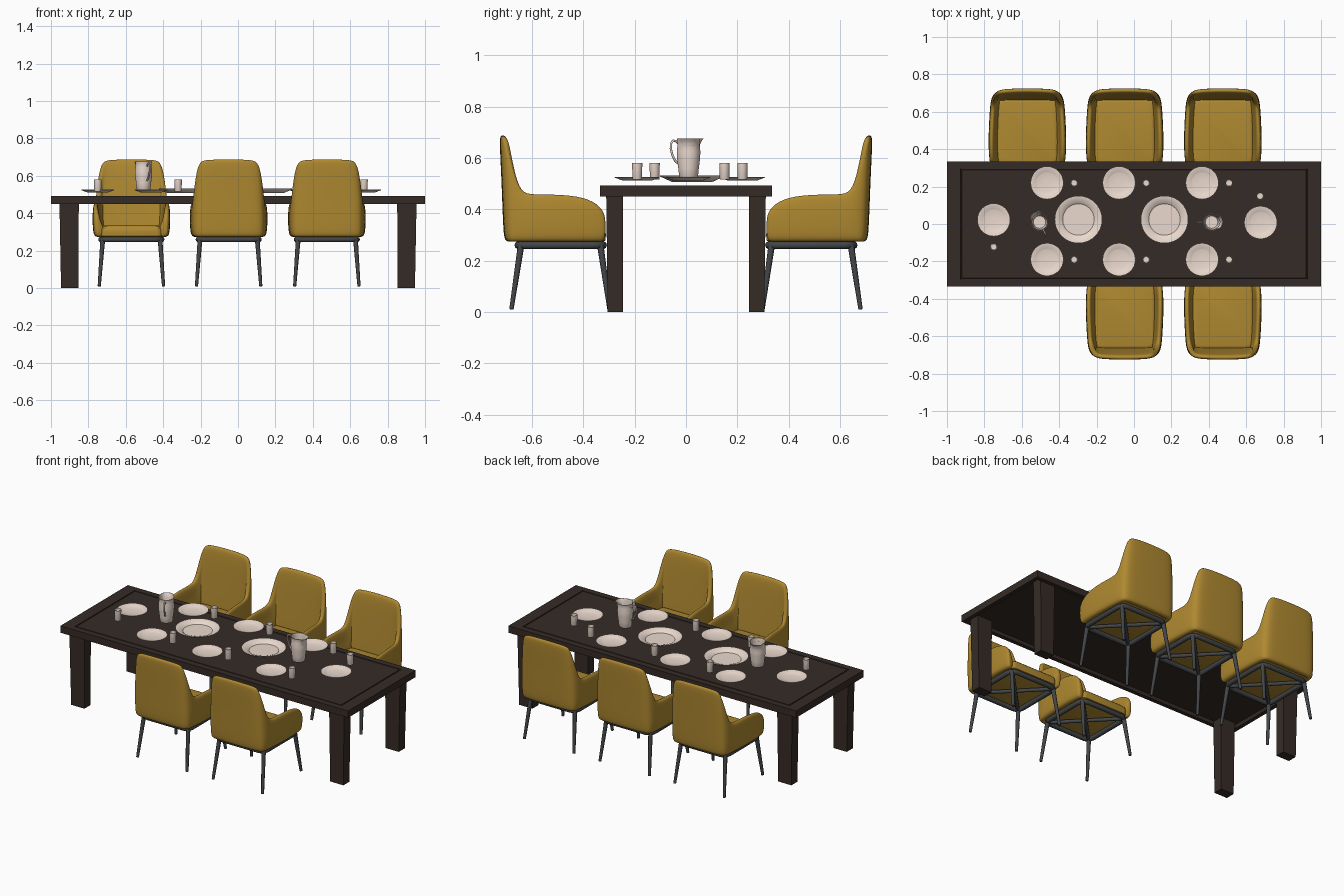
import bpy, bmesh, math
from mathutils import Vector

if "Cube" in bpy.data.objects:
    bpy.data.objects.remove(bpy.data.objects["Cube"])


def material(name, rgb):
    m = bpy.data.materials.new(name)
    m.diffuse_color = (*rgb, 1)
    m.use_nodes = True
    m.node_tree.nodes["Principled BSDF"].inputs["Base Color"].default_value = m.diffuse_color
    return m


WOOD = material("dark_wood", (0.036, 0.024, 0.019))
FABRIC = material("mustard_fabric", (0.43, 0.25, 0.03))
METAL = material("dark_metal", (0.055, 0.06, 0.065))
CHINA = material("china", (0.83, 0.70, 0.62))


def make_mesh(name, verts, faces, mat, smooth=True):
    bm = bmesh.new()
    vs = [bm.verts.new(v) for v in verts]
    for f in faces:
        bm.faces.new([vs[i] for i in f])
    bmesh.ops.recalc_face_normals(bm, faces=bm.faces)
    me = bpy.data.meshes.new(name)
    bm.to_mesh(me)
    bm.free()
    me.materials.append(mat)
    if smooth:
        me.shade_smooth()
    return me


def place(name, me, loc=(0, 0, 0), rot=0, subsurf=0):
    ob = bpy.data.objects.new(name, me)
    bpy.context.collection.objects.link(ob)
    ob.location, ob.rotation_euler = loc, (0, 0, rot)
    if subsurf:
        mod = ob.modifiers.new("smooth", 'SUBSURF')
        mod.levels = mod.render_levels = subsurf
    return ob


def loft(name, rings, mat, smooth=True):
    """Skin closed rings of equal size and cap both ends."""
    n = len(rings[0])
    faces = [(i * n + j, i * n + (j + 1) % n, (i + 1) * n + (j + 1) % n, (i + 1) * n + j)
             for i in range(len(rings) - 1) for j in range(n)]
    last = (len(rings) - 1) * n
    faces += [tuple(range(n)), tuple(range(last, last + n))]
    return make_mesh(name, [p for r in rings for p in r], faces, mat, smooth)


def rect(hx, hy, z, cx=0, cy=0):
    return [(cx + sx * hx, cy + sy * hy, z) for sx, sy in ((-1, -1), (1, -1), (1, 1), (-1, 1))]


def lathe(name, profile, n=32):
    return loft(name, [[(r * math.cos(2 * math.pi * k / n), r * math.sin(2 * math.pi * k / n), z)
                        for k in range(n)] for r, z in profile], CHINA)


def tube(name, pts, radius, mat, closed=False, radii=None, sides=3):
    """Round bar along a path, turned into a mesh."""
    cu = bpy.data.curves.new(name, 'CURVE')
    cu.dimensions = '3D'
    cu.bevel_depth, cu.bevel_resolution, cu.use_fill_caps = radius, sides, True
    sp = cu.splines.new('POLY')
    sp.points.add(len(pts) - 1)
    for i, (p, q) in enumerate(zip(sp.points, pts)):
        p.co = (*q, 1)
        p.radius = radii[i] if radii else 1
    sp.use_cyclic_u = closed
    ob = bpy.data.objects.new(name, cu)
    bpy.context.collection.objects.link(ob)
    dg = bpy.context.evaluated_depsgraph_get()
    me = bpy.data.meshes.new_from_object(ob.evaluated_get(dg))
    bpy.data.objects.remove(ob)
    me.materials.clear()
    me.materials.append(mat)
    me.shade_smooth()
    return me


# Table top: rim below, thin groove above
place("table_top", loft("table_top", [
    rect(.97, .305, .470), rect(.975, .31, .45), rect(1, .335, .45), rect(1, .335, .493),
    rect(.927, .297, .493), rect(.926, .296, .489), rect(.921, .291, .489),
    rect(.920, .290, .493)], WOOD, False))

# Table legs
for sx in (-1, 1):
    for sy in (-1, 1):
        place("table_leg", loft("table_leg", [
            rect(.046, .030, 0, sx * .90, sy * .275),
            rect(.052, .033, .472, sx * .903, sy * .278)], WOOD, False))

# Chair shell: U-shaped wall, (x, y, top height) from arm tip to middle of back
half = [(.196, .308, .375), (.203, .335, .418), (.208, .39, .446), (.209, .46, .457),
        (.206, .54, .460), (.202, .61, .459), (.198, .65, .475), (.194, .676, .60),
        (.182, .697, .672), (.150, .708, .686), (.08, .711, .689), (0, .712, .690)]
path = half + [(-x, y, h) for x, y, h in half[-2::-1]]


def lean(p):
    # Backrest narrows and tilts back as it rises
    x, y, z = p
    t = max(0, z - .40)
    low = max(0, .36 - z)
    return (x * (1 - .36 * t - .25 * low), y + .06 * t * max(0, (y - .55) / .16) , z)


rings = []
for i, (x, y, h) in enumerate(path):
    a, b = path[max(i - 1, 0)], path[min(i + 1, len(path) - 1)]
    t = Vector((b[0] - a[0], b[1] - a[1])).normalized()
    n = Vector((-t.y, t.x))
    if n.dot(Vector((-x, .45 - y))) < 0:
        n = -n
    mid = .30 + (h - .30) * .5
    sec = [(.035, .272), (.008, .274), (0, .30), (0, mid), (.001, h - .02), (.006, h - .003),
           (.020, h), (.030, h - .02), (.038, mid), (.048, .335), (.05, .29)]
    rings.append([lean((x + n.x * d, y + n.y * d, z)) for d, z in sec])
shell = loft("chair_shell", rings, FABRIC)


# Chair seat cushion
def rounded(hx, hy, r, z, cy, k=4):
    pts = []
    for q, (sx, sy) in enumerate(((1, 1), (-1, 1), (-1, -1), (1, -1))):
        for j in range(k + 1):
            a = math.pi / 2 * (q + j / k)
            pts.append((sx * (hx - r) + r * math.cos(a), cy + sy * (hy - r) + r * math.sin(a), z))
    return pts


seat = loft("chair_seat", [rounded(.165 + dx, .178 + dx, .03, z, .492) for dx, z in
                           ((-.01, .273), (0, .278), (.002, .30), (0, .322), (-.008, .331), (-.02, .334))], FABRIC)

# Chair metal base: ring, crossing bars, splayed legs
ring = tube("chair_ring", rounded(.162, .165, .04, .260, .488), .015, METAL, True)
bars = [tube("chair_cross_bar", [(-.145 * s, .338, .258), (.145 * s, .638, .258)], .011, METAL)
        for s in (-1, 1)]
legs = [tube("chair_leg", [(sx * .153, ty, .262), (sx * .172, by, .01)], .013, METAL, radii=[1, .65])
        for sx in (-1, 1) for ty, by in ((.642, .68), (.334, .298))]

# Six-place layout with one front seat left empty
for x, turn in ((-.57, 0), (-.05, 0), (.475, 0), (-.05, math.pi), (.475, math.pi)):
    place("chair_shell", shell, (x, 0, 0), turn, 2)
    for me in [seat, ring] + bars + legs:
        place(me.name.split(".")[0], me, (x, 0, 0), turn)

# Plates, platters and cups
plate = lathe("plate", [(.045, .511), (.055, .511), (.087, .523), (.088, .526), (.085, .526),
                        (.060, .517), (.054, .515), (.01, .515)])
platter = lathe("platter", [(.07, .507), (.08, .507), (.124, .527), (.127, .532), (.123, .532),
                            (.092, .521), (.084, .514), (.01, .514)], 40)
cup = lathe("cup", [(.005, .515), (.017, .515), (.0185, .518), (.020, .581), (.0185, .581),
                    (.016, .522), (.005, .521)], 20)
for x, px in ((-.465, -.32), (-.08, .065), (.364, .508)):
    for y in (.22, -.19):
        place("plate", plate, (x, y, 0))
        place("cup", cup, (px, y, 0))
for x, y, cx, cy in ((-.75, .022, -.75, -.122), (.677, .008, .674, .15)):
    place("plate", plate, (x, y, 0))
    place("cup", cup, (cx, cy, 0))
for x in (-.297, .163):
    place("platter", platter, (x, .024, 0))

# Jugs with a pulled spout and a looped handle
jug = lathe("jug", [(.005, .525), (.034, .525), (.037, .53), (.040, .56), (.045, .60), (.046, .625),
                    (.043, .65), (.043, .665), (.046, .676), (.043, .676), (.040, .66), (.042, .62),
                    (.036, .56), (.033, .532), (.005, .531)])
for v in jug.vertices:
    if v.co.z > .648 and v.co.x > .03:
        v.co.x += .014 * (v.co.z - .648) / .028
handle = tube("jug_handle", [(-.042, 0, .652), (-.052, 0, .664), (-.066, 0, .668), (-.076, 0, .658),
                             (-.077, 0, .635), (-.070, 0, .61), (-.058, 0, .588), (-.040, 0, .575)],
              .0045, CHINA)
for x, turn in ((-.505, 2.03), (.415, 0)):
    place("jug", jug, (x, .01, 0), turn)
    place("jug_handle", handle, (x, .01, 0), turn)

# Crisp rims on the turned pieces
for ob in bpy.context.collection.objects:
    ob.select_set(ob.data in (plate, platter, cup, jug, seat))
    if ob.select_get():
        bpy.context.view_layer.objects.active = ob
bpy.ops.object.shade_smooth_by_angle(angle=math.radians(40))
